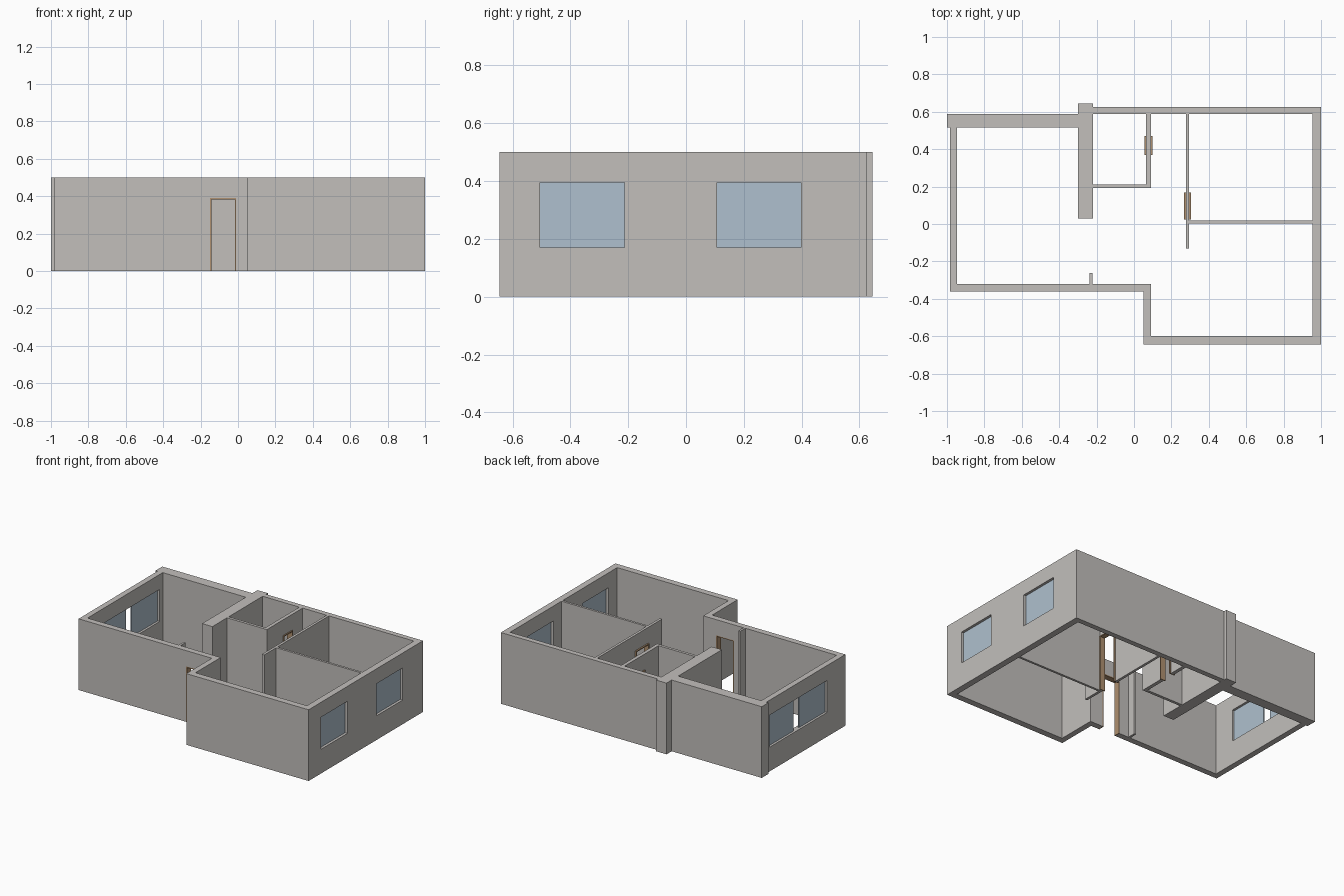
import bpy
import bmesh
from mathutils import Vector

cube = bpy.data.objects.get("Cube")
if cube:
    bpy.data.objects.remove(cube, do_unlink=True)

HEIGHT = 0.5
DOOR_TOP = 0.39
SILL, HEAD = 0.17, 0.395


def material(name, color):
    mat = bpy.data.materials.new(name)
    mat.use_nodes = True
    mat.diffuse_color = (*color, 1)
    mat.node_tree.nodes["Principled BSDF"].inputs["Base Color"].default_value = (*color, 1)
    return mat


plaster = material("warm grey plaster", (0.54, 0.52, 0.50))
glass = material("pale blue glass", (0.43, 0.53, 0.62))
wood = material("tan wood", (0.43, 0.28, 0.16))


def box(name, x, y, z, mat):
    """Box from (min, max) ranges on each axis."""
    bm = bmesh.new()
    bmesh.ops.create_cube(bm, size=1)
    lo, hi = (Vector(c) for c in zip(x, y, z))
    for v in bm.verts:
        v.co = (lo + hi) / 2 + v.co * (hi - lo)
    mesh = bpy.data.meshes.new(name)
    bm.to_mesh(mesh)
    bm.free()
    mesh.materials.append(mat)
    obj = bpy.data.objects.new(name, mesh)
    bpy.context.collection.objects.link(obj)
    return obj


def wall(name, x, y):
    return box(name, x, y, (0, HEIGHT), plaster)


def cut(target, x, y, z):
    """Cut a box-shaped opening through a wall."""
    cutter = box("cutter", x, y, z, plaster)
    cutter.hide_render = True
    mod = target.modifiers.new("opening", 'BOOLEAN')
    mod.operation = 'DIFFERENCE'
    mod.solver = 'EXACT'
    mod.object = cutter
    bpy.context.view_layer.objects.active = target
    bpy.ops.object.modifier_apply(modifier=mod.name)
    bpy.data.objects.remove(cutter, do_unlink=True)


def door(name, target, along, span, depth):
    """Door opening with a three-sided wooden frame; depth is the frame's range across the wall."""
    t = 0.007
    a, b = span
    through = (depth[0] - 0.05, depth[1] + 0.05)

    def order(run):
        return (run, depth) if along == 'x' else (depth, run)

    cut(target, *((span, through) if along == 'x' else (through, span)), (-0.1, DOOR_TOP))
    box(name + "_jamb_a", *order((a, a + t)), (0, DOOR_TOP), wood)
    box(name + "_jamb_b", *order((b - t, b)), (0, DOOR_TOP), wood)
    box(name + "_head", *order((a + t, b - t)), (DOOR_TOP - t, DOOR_TOP), wood)


# Outer walls
right_wall = wall("right_side_wall", (0.955, 1.0), (-0.645, 0.625))
wall("front_wall_main", (0.09, 0.955), (-0.645, -0.6))
wall("front_return_wall", (0.05, 0.09), (-0.645, -0.32))
entry_wall = wall("front_wall_entry", (-0.985, 0.05), (-0.362, -0.32))
left_wall = wall("left_side_wall", (-0.985, -0.945), (-0.32, 0.515))
wall("back_wall_thick", (-1.0, -0.3), (0.515, 0.588))
wall("back_wall_main", (-0.22, 0.955), (0.588, 0.625))
wall("chimney_wall", (-0.3, -0.22), (0.03, 0.645))

# Inner partitions
wall("closet_front_wall", (-0.22, 0.09), (0.192, 0.212))
closet_wall = wall("closet_side_wall", (0.065, 0.09), (0.212, 0.588))
hall_wall = wall("hall_wall", (0.277, 0.295), (-0.13, 0.588))
wall("room_divider", (0.295, 0.955), (0.002, 0.018))
wall("entry_stub", (-0.237, -0.222), (-0.32, -0.263))

# Doors
door("entry_door", entry_wall, 'x', (-0.15, -0.01), (-0.362, -0.32))
door("closet_door", closet_wall, 'y', (0.37, 0.47), (0.057, 0.098))
door("hall_door", hall_wall, 'y', (0.025, 0.168), (0.267, 0.305))

# Windows in the right side wall
for i, (y0, y1) in enumerate(((-0.505, -0.213), (0.107, 0.398))):
    cut(right_wall, (0.9, 1.1), (y0, y1), (SILL, HEAD))
    box(f"right_window_{i}", (0.974, 0.982), (y0, y1), (SILL, HEAD), glass)

# Wide opening in the left side wall with two panes and a gap between
cut(left_wall, (-1.1, -0.9), (-0.16, 0.48), (SILL, HEAD))
for i, (y0, y1) in enumerate(((-0.16, 0.13), (0.19, 0.48))):
    box(f"left_window_{i}", (-0.969, -0.961), (y0, y1), (SILL, HEAD), glass)
